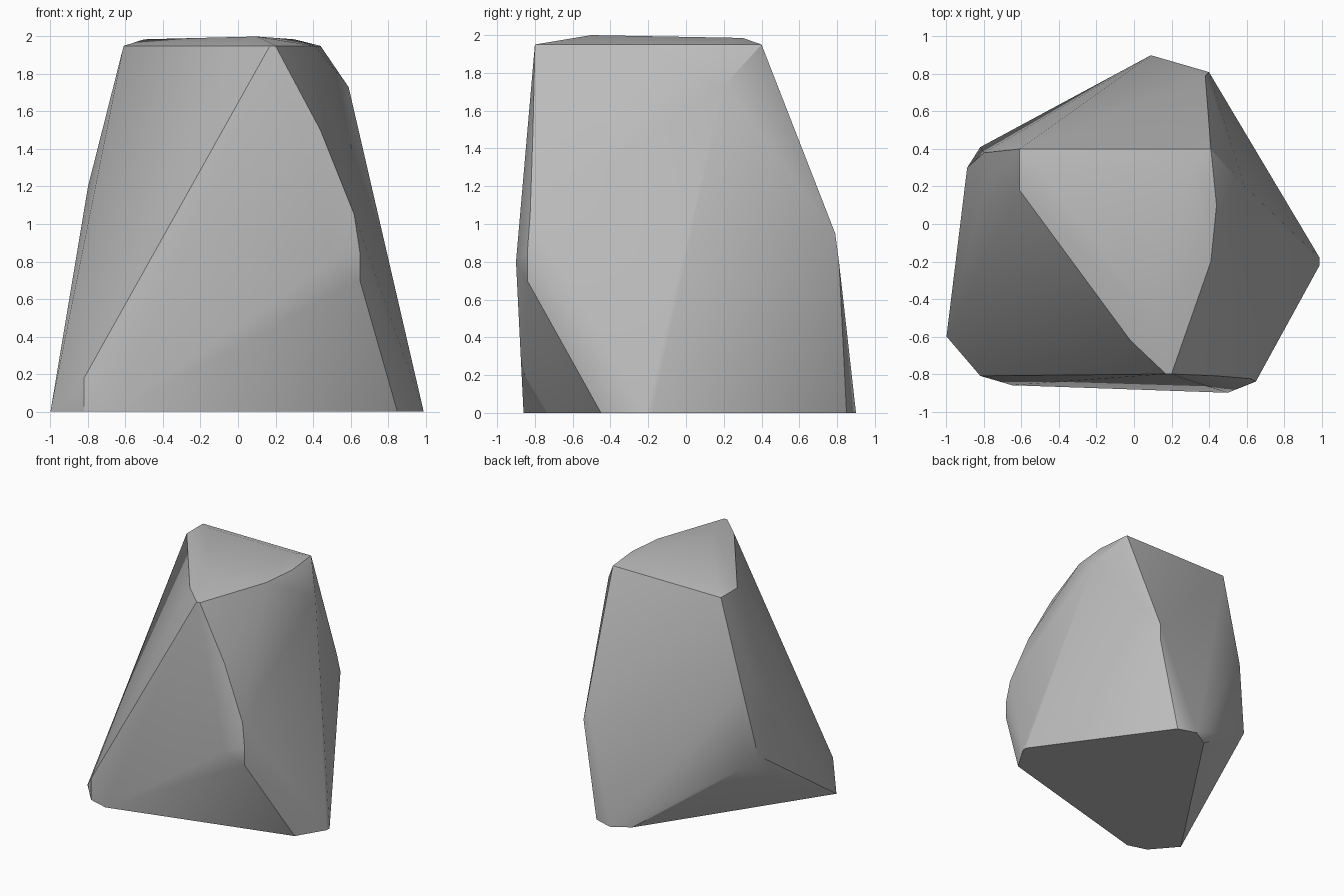
import bpy
import bmesh
import math

# Remove the default cube
default_cube = bpy.data.objects.get("Cube")
if default_cube:
    bpy.data.objects.remove(default_cube, do_unlink=True)


def make_material(name, colour):
    material = bpy.data.materials.new(name)
    material.use_nodes = True
    material.diffuse_color = colour
    shader = next(n for n in material.node_tree.nodes if n.type == "BSDF_PRINCIPLED")
    shader.inputs["Base Color"].default_value = colour
    shader.inputs["Roughness"].default_value = 0.9
    return material


# Flat footprint resting on the ground
footprint = [(x, y, 0) for x, y in (
    (-1, -.6), (-.82, -.81), (-.65, -.86), (.85, -.45),
    (.99, -.22), (.99, -.18), (.25, .85), (.09, .9), (-.06, .81))]

# Worn corners around the sides
front_left_toe = [(-.82, -.81, .18)]
front_bulge = [(.5, -.9, .8), (.65, -.84, .7), (.65, -.84, .85),
               (.62, -.825, 1.05), (.44, -.81, 1.5)]
back_bulge = [(.4, .81, .8), (.38, .79, .95)]
back_left_ridge = [(-.82, .41, .55), (-.89, .3, .64),
                   (-.8, .38, 1.2), (-.8, .21, 1.2)]
upper_shoulder = [(.59, .2, 1.73)]

# Gently domed crown
crown_rim = [(x, y, 1.95) for x, y in (
    (-.61, .4), (-.61, .18), (-.02, -.62), (.17, -.8),
    (.2, -.8), (.41, -.2), (.44, .1), (.41, .4))]
crown_dome = [(.1, -.5, 2), (-.5, .3, 1.985), (.3, .3, 1.985)]


def hull_object(name, points, material):
    """Wrap a tight convex skin around the points and merge flat triangles."""
    bm = bmesh.new()
    for point in points:
        bm.verts.new(point)
    hull = bmesh.ops.convex_hull(bm, input=bm.verts)
    leftovers = {v for v in hull["geom_interior"] + hull["geom_unused"]
                 if isinstance(v, bmesh.types.BMVert)}
    bmesh.ops.delete(bm, geom=list(leftovers), context="VERTS")
    bmesh.ops.dissolve_limit(bm, angle_limit=math.radians(1),
                             verts=bm.verts, edges=bm.edges)
    bmesh.ops.recalc_face_normals(bm, faces=bm.faces)
    mesh = bpy.data.meshes.new(name)
    bm.to_mesh(mesh)
    bm.free()
    mesh.materials.append(material)
    obj = bpy.data.objects.new(name, mesh)
    bpy.context.collection.objects.link(obj)
    return obj


# Boulder built as one faceted stone
stone_grey = make_material("stone grey", (.5, .5, .5, 1))
boulder = hull_object(
    "boulder",
    footprint + front_left_toe + front_bulge + back_bulge
    + back_left_ridge + upper_shoulder + crown_rim + crown_dome,
    stone_grey)

# Soften the shallow edges and keep the steep ones crisp
bpy.ops.object.select_all(action="DESELECT")
boulder.select_set(True)
bpy.context.view_layer.objects.active = boulder
bpy.ops.object.shade_smooth_by_angle(angle=math.radians(30))
